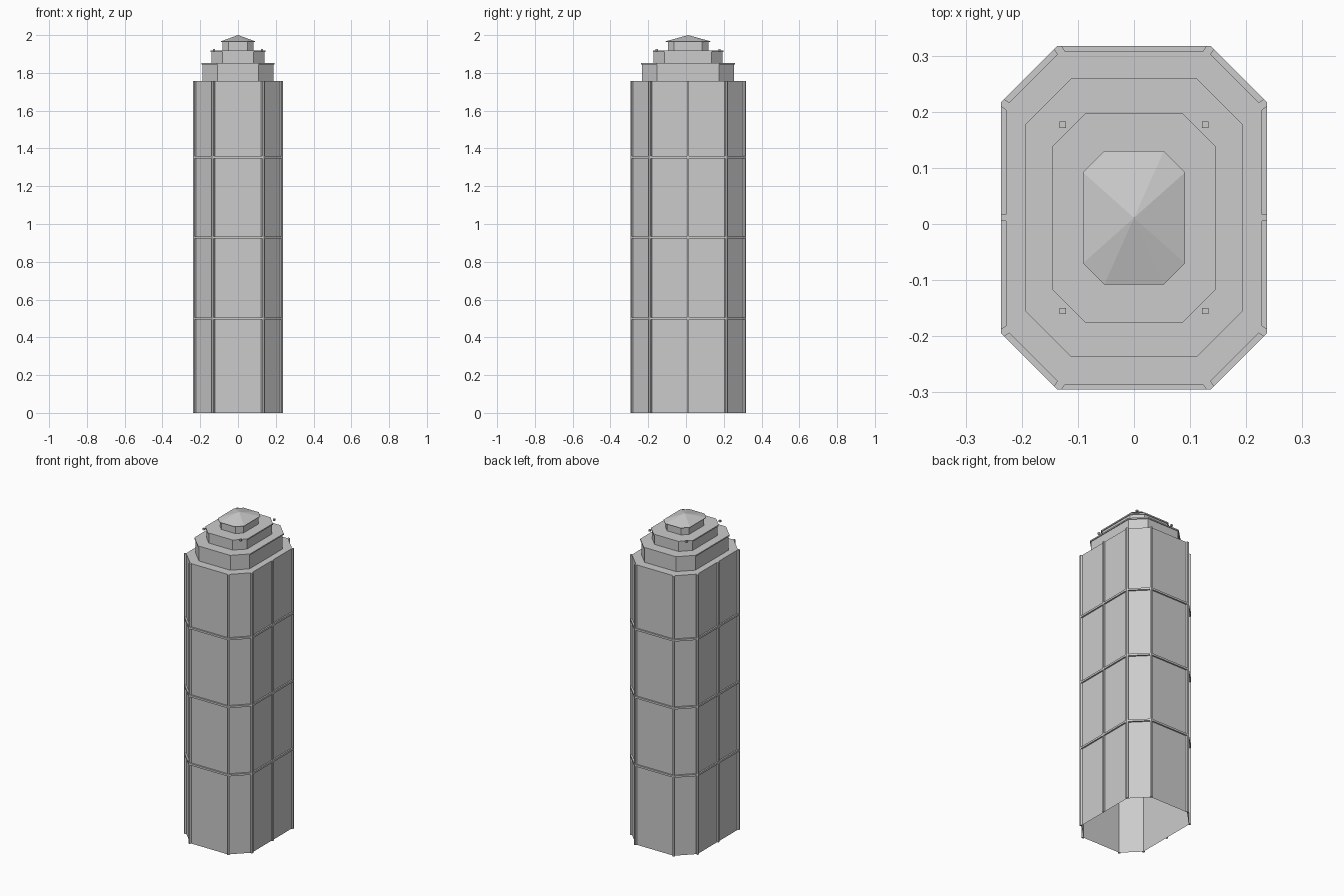
import bpy, bmesh
from mathutils import Vector

cube = bpy.data.objects.get("Cube")
if cube:
    bpy.data.objects.remove(cube)

CY = 0.011  # depth offset of the tower axis

stone = bpy.data.materials.new("light_grey_stone")
stone.use_nodes = True
GREY = (0.6, 0.6, 0.6, 1)
stone.diffuse_color = GREY
stone.node_tree.nodes["Principled BSDF"].inputs["Base Color"].default_value = GREY


def finish(name, bm):
    bmesh.ops.recalc_face_normals(bm, faces=bm.faces)
    mesh = bpy.data.meshes.new(name)
    bm.to_mesh(mesh)
    bm.free()
    mesh.materials.append(stone)
    obj = bpy.data.objects.new(name, mesh)
    obj.location.y = CY
    bpy.context.collection.objects.link(obj)
    return obj


def octagon(hx, hy, c):
    """Rectangle with half sizes hx, hy and corners cut by c."""
    return [Vector(p) for p in (
        (hx, -hy + c), (hx, hy - c), (hx - c, hy), (-hx + c, hy),
        (-hx, hy - c), (-hx, -hy + c), (-hx + c, -hy), (hx - c, -hy))]


def loft(name, sections, cap_top=False, cap_bottom=False, closed=False, apex=None):
    """Bridge (outline, z) sections from the first to the last."""
    bm = bmesh.new()
    loops = [[bm.verts.new((p.x, p.y, z)) for p in pts] for pts, z in sections]
    pairs = list(zip(loops, loops[1:]))
    if closed:
        pairs.append((loops[-1], loops[0]))
    for a, b in pairs:
        for i in range(len(a)):
            j = (i + 1) % len(a)
            bm.faces.new((a[i], a[j], b[j], b[i]))
    if cap_bottom:
        bm.faces.new(loops[0][::-1])
    if cap_top:
        bm.faces.new(loops[-1])
    if apex is not None:
        tip = bm.verts.new((0, 0, apex))
        top = loops[-1]
        for i in range(len(top)):
            bm.faces.new((top[i], top[(i + 1) % len(top)], tip))
    return finish(name, bm)


# Main shaft, open underneath
SHAFT_TOP = 1.756
wall = octagon(0.228, 0.297, 0.097)
outer = octagon(0.237, 0.306, 0.1)
loft("shaft", [(wall, 0), (wall, SHAFT_TOP)], cap_top=True)

# Horizontal bands around the shaft
for n, z in enumerate((0.5, 0.928, 1.354)):
    lo, hi = z - 0.006, z + 0.006
    loft(f"band_{n + 1}", [(wall, lo), (outer, lo), (outer, hi), (wall, hi)], closed=True)

# Vertical ribs wrapping the eight corners
W = 0.008
for i in range(8):
    before = (wall[i - 1] - wall[i]).normalized() * W
    after = (wall[(i + 1) % 8] - wall[i]).normalized() * W
    rib = [wall[i] + before, outer[i] + before, outer[i],
           outer[i] + after, wall[i] + after, wall[i]]
    loft(f"corner_rib_{i + 1}", [(rib, 0), (rib, SHAFT_TOP)], True, True)

# Middle rib on each long side
for side, s in (("left", 1), ("right", -1)):
    rib = [Vector((s * x, y)) for x, y in
           ((0.228, -0.006), (0.237, -0.006), (0.237, 0.006), (0.228, 0.006))]
    loft(f"{side}_middle_rib", [(rib, 0), (rib, SHAFT_TOP)], True, True)

# Stepped tiers with a thin lip at the top
LIP = 0.005
for name, hx, hy, c, z0, z1 in (
        ("lower_tier", 0.188, 0.243, 0.079, SHAFT_TOP, 1.852),
        ("upper_tier", 0.141, 0.182, 0.058, 1.852, 1.918)):
    body, lip = octagon(hx, hy, c), octagon(hx + LIP, hy + LIP, c + 0.002)
    loft(name, [(body, z0), (body, z1 - 0.008), (lip, z1 - 0.008), (lip, z1), (body, z1)],
         cap_top=True)

# Lantern and its pointed roof
drum = octagon(0.082, 0.107, 0.033)
loft("lantern", [(drum, 1.918), (drum, 1.966)])
eave = octagon(0.091, 0.119, 0.038)
loft("roof", [(eave, 1.964), (eave, 1.967)], cap_bottom=True, apex=2.0)

# Small corner lamps beside the upper tier
for n, (x, y) in enumerate(((1, 1), (-1, 1), (-1, -1), (1, -1))):
    bm = bmesh.new()
    bmesh.ops.create_cube(bm, size=0.011)
    bmesh.ops.translate(bm, verts=bm.verts, vec=(x * 0.127, y * 0.166, 1.922))
    finish(f"corner_lamp_{n + 1}", bm)
